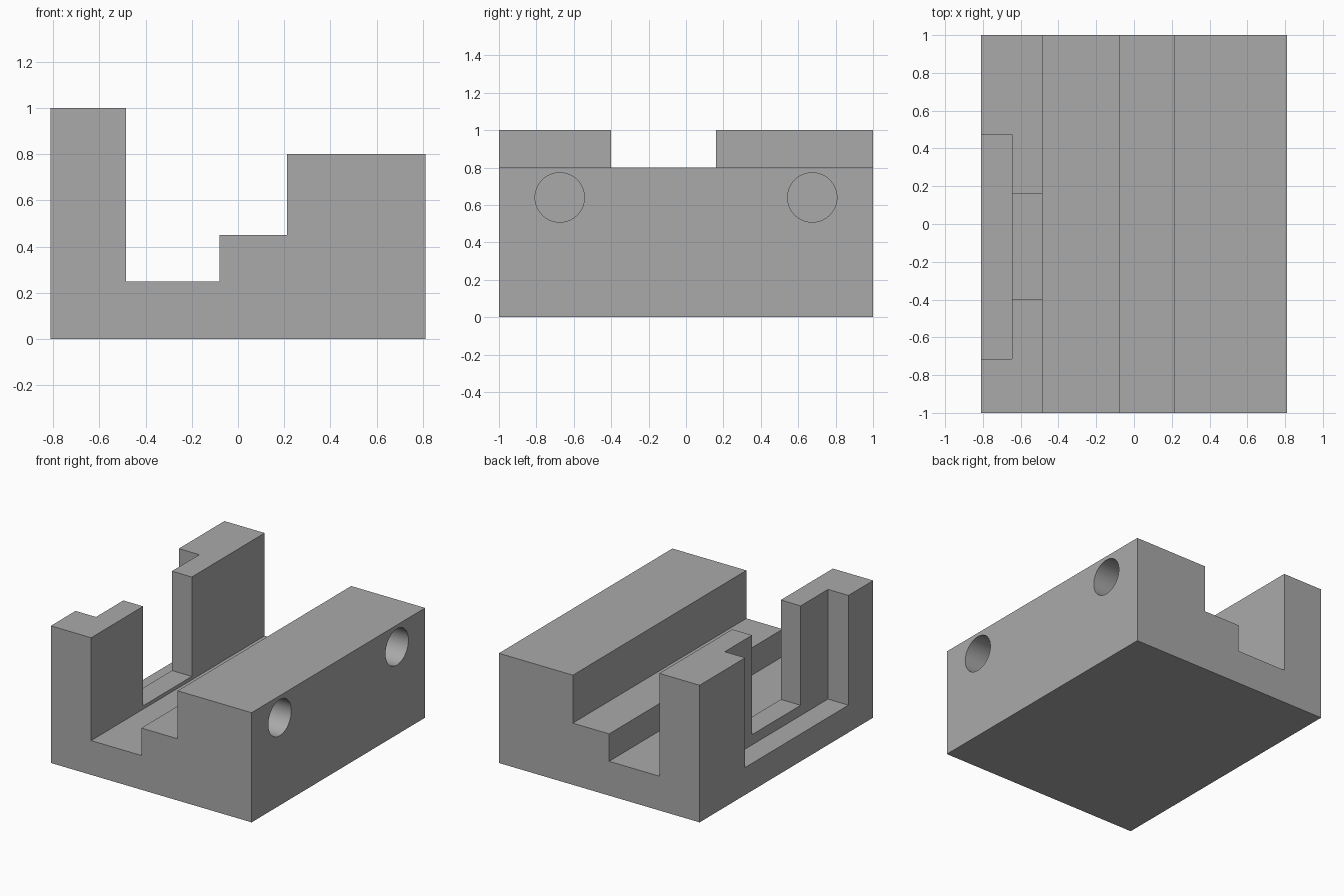
import bpy
import bmesh
from mathutils import Matrix, Vector

if "Cube" in bpy.data.objects:
    bpy.data.objects.remove(bpy.data.objects["Cube"], do_unlink=True)

grey = bpy.data.materials.new("plain grey")
grey.use_nodes = True
grey.diffuse_color = (0.4, 0.4, 0.4, 1)
grey.node_tree.nodes["Principled BSDF"].inputs["Base Color"].default_value = grey.diffuse_color


def add_object(name, bm):
    bmesh.ops.recalc_face_normals(bm, faces=bm.faces)
    mesh = bpy.data.meshes.new(name)
    bm.to_mesh(mesh)
    bm.free()
    mesh.materials.append(grey)
    obj = bpy.data.objects.new(name, mesh)
    bpy.context.collection.objects.link(obj)
    return obj


def box(name, low, high):
    low, high = Vector(low), Vector(high)
    bm = bmesh.new()
    place = Matrix.Translation((low + high) / 2) @ Matrix.Diagonal((*(high - low), 1))
    bmesh.ops.create_cube(bm, size=1, matrix=place)
    return add_object(name, bm)


def blind_hole(name, y):
    bm = bmesh.new()
    place = Matrix.Translation((0.66, y, 0.64)) @ Matrix.Rotation(1.5707963, 4, "Y")
    bmesh.ops.create_cone(bm, cap_ends=True, segments=64, radius1=0.132,
                          radius2=0.132, depth=0.6, matrix=place)
    return add_object(name, bm)


# Stepped body, extruded along its length
profile = [(-0.81, 0), (0.81, 0), (0.81, 0.8), (0.213, 0.8), (0.213, 0.45),
           (-0.08, 0.45), (-0.08, 0.25), (-0.485, 0.25), (-0.485, 1), (-0.81, 1)]
bm = bmesh.new()
end = bm.faces.new([bm.verts.new((x, -1, z)) for x, z in profile])
side = bmesh.ops.extrude_face_region(bm, geom=[end])
bmesh.ops.translate(bm, vec=(0, 2, 0),
                    verts=[v for v in side["geom"] if isinstance(v, bmesh.types.BMVert)])
body = add_object("stepped_body", bm)

# Outer wall recess, wall opening and two side holes
cutters = [
    box("recess_cutter", (-0.9, -0.715, 0.2), (-0.645, 0.475, 1.1)),
    box("opening_cutter", (-0.7, -0.4, 0.275), (-0.4, 0.16, 1.1)),
    blind_hole("front_hole_cutter", -0.675),
    blind_hole("back_hole_cutter", 0.675),
]
for cutter in cutters:
    cutter.hide_render = True
    cutter.hide_viewport = True
    cutter.display_type = "WIRE"
    cut = body.modifiers.new(cutter.name, "BOOLEAN")
    cut.operation = "DIFFERENCE"
    cut.solver = "EXACT"
    cut.object = cutter

# Bake the cuts, then shade the holes smooth
bpy.context.view_layer.objects.active = body
body.select_set(True)
for cut in list(body.modifiers):
    bpy.ops.object.modifier_apply(modifier=cut.name)
for cutter in cutters:
    bpy.data.objects.remove(cutter, do_unlink=True)
bpy.ops.object.shade_smooth_by_angle(angle=0.5)
